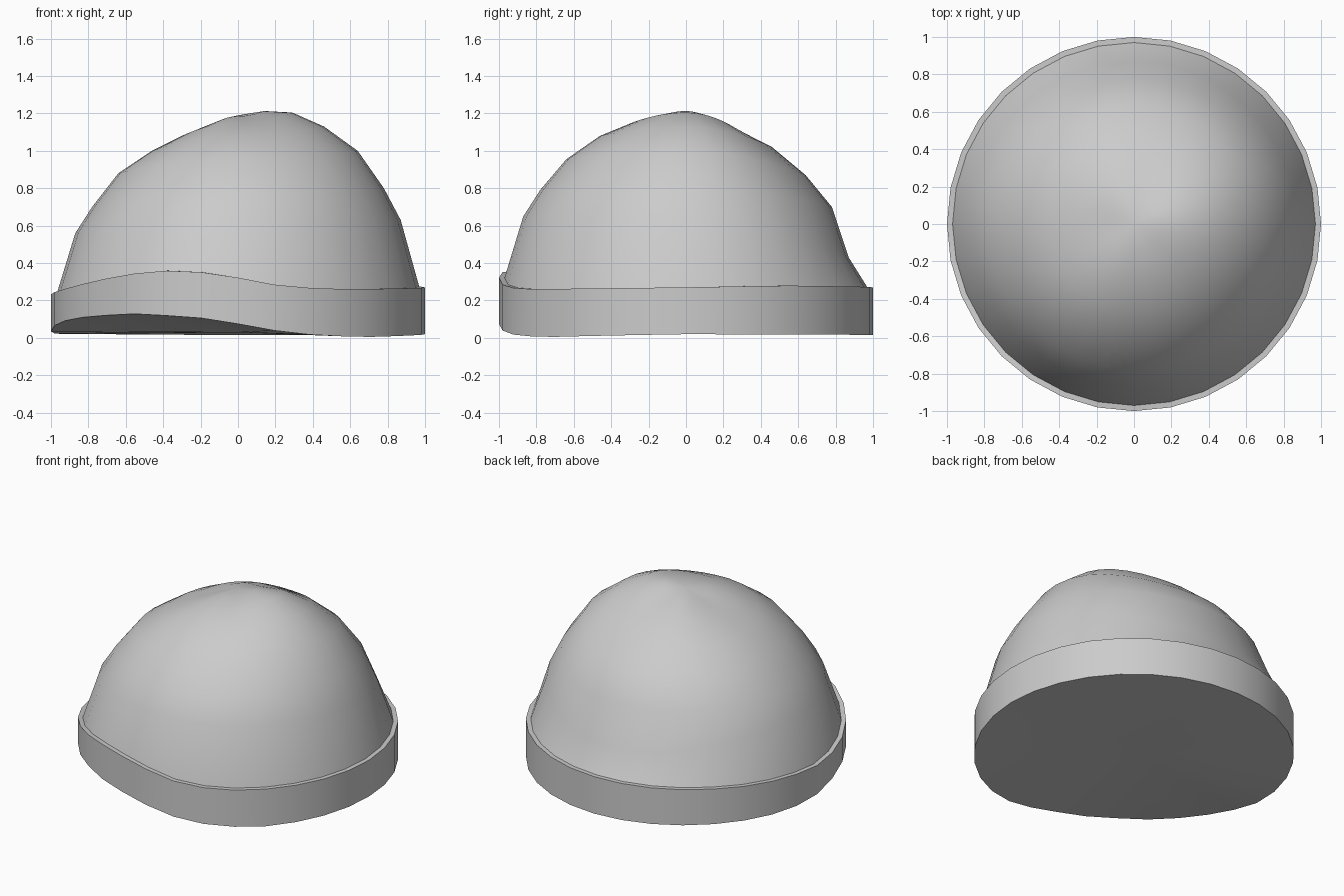
import bpy, bmesh, math

if "Cube" in bpy.data.objects:
    bpy.data.objects.remove(bpy.data.objects["Cube"])

N = 32
TOP = [(0, .27), (30, .28), (90, .27), (135, .262), (165, .245), (180, .233), (197, .25), (217, .295),
       (233, .338), (246, .36), (258, .353), (270, .322), (281, .285), (294, .265), (307, .26), (360, .27)]
BOTTOM = [(0, .02), (60, .017), (90, .015), (135, .02), (165, .02), (180, .035), (198, .085), (217, .115),
          (238, .13), (258, .108), (270, .075), (281, .04), (294, .015), (311, .004), (340, .014), (360, .02)]
# dome heights at each radius toward +x, +y, -x, -y
DOME = [(.87, .63, .43, .56, .65), (.78, .80, .70, .70, .79), (.64, 1.0, .87, .88, .955),
        (.46, 1.13, 1.02, 1.0, 1.08), (.29, 1.205, 1.105, 1.085, 1.15), (.14, 1.213, 1.165, 1.14, 1.185)]


def lookup(keys, deg):
    for (a, u), (b, v) in zip(keys, keys[1:]):
        if a <= deg <= b:
            return u + (v - u) * (deg - a) / (b - a)


def ring(bm, r, height):
    out = []
    for i in range(N):
        t = 2 * math.pi * i / N
        out.append(bm.verts.new((r * math.cos(t), r * math.sin(t), height(t))))
    return out


def bridge(bm, a, b):
    for i in range(N):
        j = (i + 1) % N
        bm.faces.new((a[i], a[j], b[j], b[i]))


def fan(bm, a, z):
    c = bm.verts.new((0, 0, z))
    for i in range(N):
        bm.faces.new((a[i], a[(i + 1) % N], c))


def finish(bm, name, angle):
    me = bpy.data.meshes.new(name)
    bmesh.ops.recalc_face_normals(bm, faces=bm.faces)
    bm.to_mesh(me)
    bm.free()
    ob = bpy.data.objects.new(name, me)
    bpy.context.collection.objects.link(ob)
    bpy.ops.object.select_all(action='DESELECT')
    ob.select_set(True)
    bpy.context.view_layer.objects.active = ob
    bpy.ops.object.shade_smooth_by_angle(angle=math.radians(angle))


def top(t):
    return lookup(TOP, math.degrees(t))


def bottom(t):
    return lookup(BOTTOM, math.degrees(t))


def dome_height(row):
    def f(t):
        c, s = math.cos(t), math.sin(t)
        return (row[1] if c > 0 else row[3]) * c * c + (row[2] if s > 0 else row[4]) * s * s
    return f


bm = bmesh.new()

# wavy outer band, narrow top ledge, dome and closed underside in one skin
low = ring(bm, 1, bottom)
high = ring(bm, 1, top)
last = ring(bm, .97, top)
fan(bm, low, .03)
bridge(bm, low, high)
bridge(bm, high, last)
for row in DOME:
    new = ring(bm, row[0], dome_height(row))
    bridge(bm, last, new)
    last = new
fan(bm, last, 1.19)
finish(bm, "banded_dome_cap", 40)
